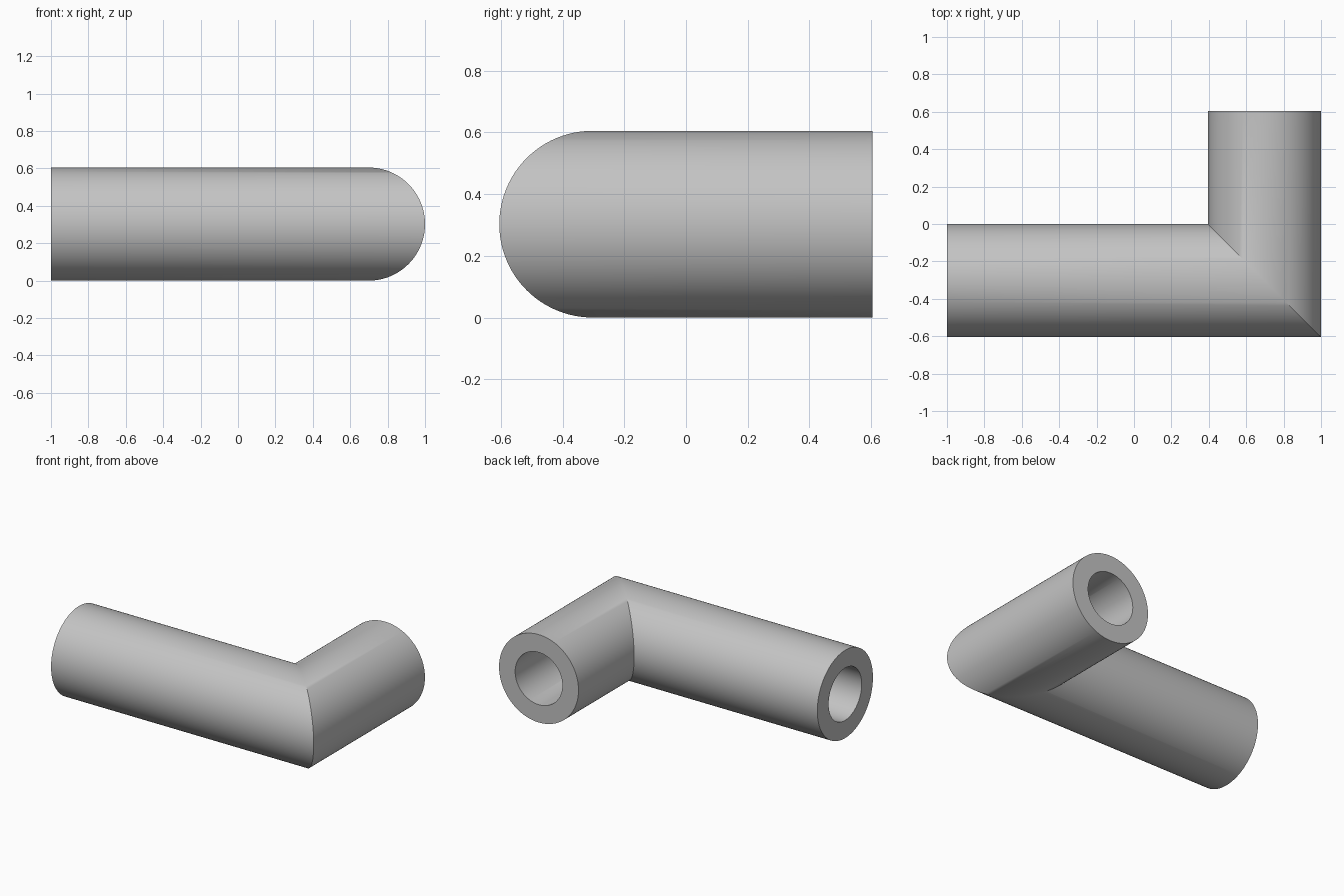
import bpy, bmesh
from math import sin, cos, tau, radians

cube = bpy.data.objects.get("Cube")
if cube:
    bpy.data.objects.remove(cube, do_unlink=True)

OUTER, INNER, SIDES = 0.3025, 0.18, 96
END_X, END_Y = -1.0, 0.605            # open ends of the two legs
AXIS_X, AXIS_Y = 1 - OUTER, -END_Y + OUTER

grey = bpy.data.materials.new("light_grey")
grey.use_nodes = True
colour = (0.55, 0.55, 0.55, 1)
grey.diffuse_color = colour
grey.node_tree.nodes["Principled BSDF"].inputs["Base Color"].default_value = colour

bm = bmesh.new()


def wall(radius):
    """Three rings (end, mitre, end) joined into one bent tube wall."""
    rings = [[], [], []]
    for i in range(SIDES):
        u, z = radius * cos(tau * i / SIDES), OUTER + radius * sin(tau * i / SIDES)
        path = ((END_X, AXIS_Y + u), (AXIS_X - u, AXIS_Y + u), (AXIS_X - u, END_Y))
        for ring, (x, y) in zip(rings, path):
            ring.append(bm.verts.new((x, y, z)))
    for a, b in zip(rings, rings[1:]):
        bridge(a, b)
    return rings


def bridge(a, b):
    for i in range(SIDES):
        j = (i + 1) % SIDES
        bm.faces.new((a[i], a[j], b[j], b[i]))


# Outer skin, bore, and the flat rims that close both ends
skin, bore = wall(OUTER), wall(INNER)
bridge(skin[0], bore[0])
bridge(skin[2], bore[2])
bmesh.ops.recalc_face_normals(bm, faces=bm.faces[:])

mesh = bpy.data.meshes.new("elbow_pipe")
bm.to_mesh(mesh)
bm.free()
mesh.materials.append(grey)
pipe = bpy.data.objects.new("elbow_pipe", mesh)
bpy.context.collection.objects.link(pipe)

# Smooth walls with crisp rims and mitre
bpy.ops.object.select_all(action='DESELECT')
pipe.select_set(True)
bpy.context.view_layer.objects.active = pipe
bpy.ops.object.shade_smooth_by_angle(angle=radians(30))
